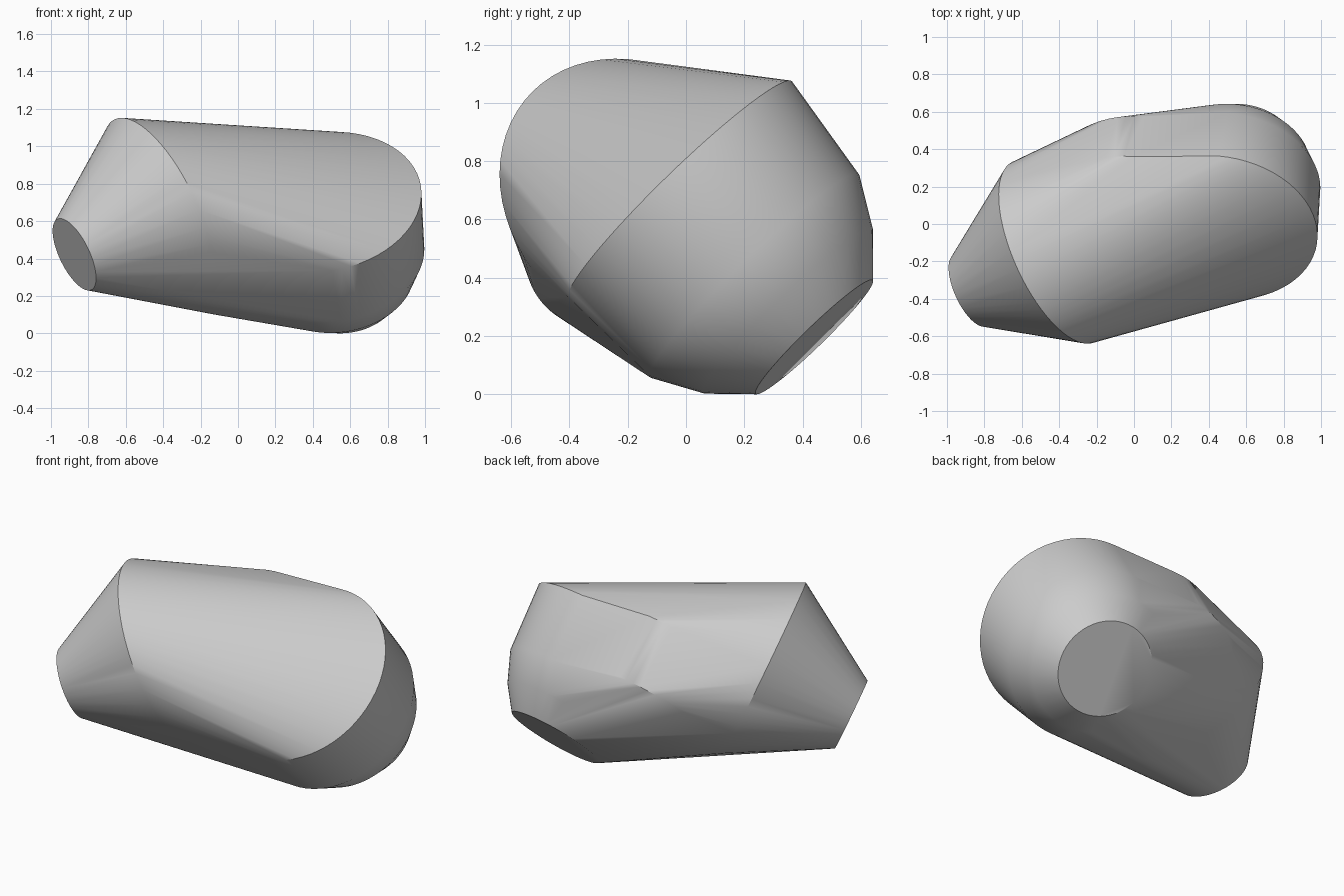
import bpy, bmesh, math
from mathutils import Vector

cube = bpy.data.objects.get("Cube")
if cube:
    bpy.data.objects.remove(cube, do_unlink=True)

# One plain grey for the whole body
grey = bpy.data.materials.new("plain grey")
grey.use_nodes = True
colour = (0.6, 0.6, 0.6, 1)
grey.diffuse_color = colour
grey.node_tree.nodes["Principled BSDF"].inputs["Base Color"].default_value = colour

SEGMENTS = 64
bm = bmesh.new()


def ring(centre, radius, axis):
    """Circle of vertices around an axis."""
    axis = Vector(axis).normalized()
    side = axis.orthogonal().normalized()
    up = axis.cross(side)
    for i in range(SEGMENTS):
        a = math.tau * i / SEGMENTS
        bm.verts.new(Vector(centre) + radius * (math.cos(a) * side + math.sin(a) * up))


# Tapered end: small flat cap and wide shoulder
taper_axis = (0.83, 0.38, 0.40)
ring((-0.875, -0.355, 0.425), 0.21, taper_axis)
ring((-0.43, -0.15, 0.67), 0.53, taper_axis)

# Wide rim at the far end, and its inner copy
end_axis = (0.12, 0.69, -0.71)
ring((0.45, -0.02, 0.705), 0.535, end_axis)
ring((0.0, -0.02, 0.70), 0.53, end_axis)

# Rounded shoulder that closes to the lower flat cap
ring((0.50, 0.235, 0.41), 0.50, end_axis)
ring((0.05, 0.23, 0.43), 0.48, end_axis)
ring((0.54, 0.35, 0.29), 0.405, end_axis)
ring((0.58, 0.44, 0.20), 0.28, end_axis)

# Skin all rings into one convex body
hull = bmesh.ops.convex_hull(bm, input=bm.verts[:])
unused = {g for g in hull["geom_interior"] + hull["geom_unused"]
          if isinstance(g, bmesh.types.BMVert)}
bmesh.ops.delete(bm, geom=list(unused), context='VERTS')
bmesh.ops.recalc_face_normals(bm, faces=bm.faces[:])

# Rest the body on the ground
low = min(v.co.z for v in bm.verts)
bmesh.ops.translate(bm, verts=bm.verts[:], vec=(0, 0, -low))

mesh = bpy.data.meshes.new("rounded_body")
bm.to_mesh(mesh)
bm.free()
mesh.materials.append(grey)
body = bpy.data.objects.new("rounded_body", mesh)
bpy.context.collection.objects.link(body)

for o in bpy.context.selected_objects:
    o.select_set(False)
body.select_set(True)
bpy.context.view_layer.objects.active = body
bpy.ops.object.shade_smooth_by_angle(angle=math.radians(30))
